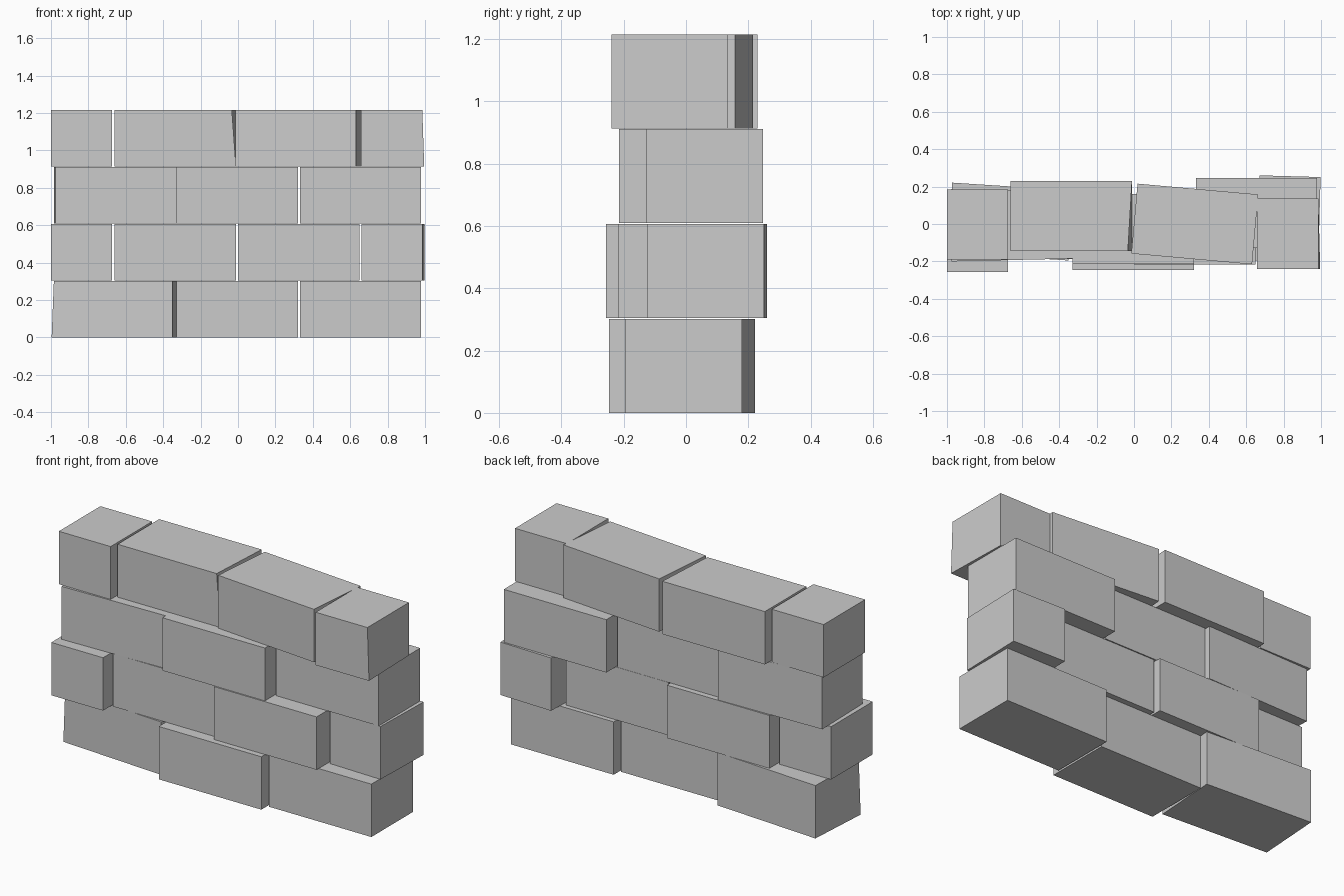
import bpy, bmesh
from math import radians
from mathutils import Matrix

if "Cube" in bpy.data.objects:
    bpy.data.objects.remove(bpy.data.objects["Cube"])

DEPTH, HEIGHT, PITCH = 0.375, 0.302, 0.3045
LONG, SHORT = 0.648, 0.327

# Courses from the bottom up: (centre x, centre y, length, turn in degrees)
courses = [
    [(-0.661, 0.013, LONG, -3.7), (-0.004, -0.059, LONG, 0), (0.655, -0.007, LONG, 0)],
    [(-0.836, -0.070, SHORT, 0), (-0.335, 0.001, LONG, 0),
     (0.325, -0.030, LONG, 0), (0.829, 0.068, SHORT, -1.6)],
    [(-0.655, -0.005, LONG, 1.3), (-0.004, -0.027, LONG, 0), (0.655, 0.059, LONG, 0)],
    [(-0.836, -0.002, SHORT, 0), (-0.335, 0.042, LONG, 0),
     (0.325, 0.0, LONG, -5.1), (0.822, -0.052, SHORT, 0)],
]

# Chipped corners: (course, brick) -> (x side, y side, z side, shift in x)
chips = {(0, 0): (-1, -1, 1, 0.012), (3, 1): (1, -1, 1, -0.022), (3, 3): (1, -1, -1, 0.010)}


def brick(row, i, x, y, length, turn):
    name = f"brick_{row + 1}_{i + 1}"
    bm = bmesh.new()
    bmesh.ops.create_cube(bm, size=1)
    chip = chips.get((row, i))
    corner = None
    if chip:
        corner = next(v for v in bm.verts
                      if all(c * s > 0 for c, s in zip(v.co, chip[:3])))
    bmesh.ops.scale(bm, vec=(length, DEPTH, HEIGHT), verts=bm.verts)
    if corner:
        corner.co.x += chip[3]
    bm.transform(Matrix.Translation((x, y, row * PITCH + HEIGHT / 2))
                 @ Matrix.Rotation(radians(turn), 4, 'Z'))
    mesh = bpy.data.meshes.new(name)
    bm.to_mesh(mesh)
    bm.free()
    bpy.context.collection.objects.link(bpy.data.objects.new(name, mesh))


# Stack the wall
for row, course in enumerate(courses):
    for i, spec in enumerate(course):
        brick(row, i, *spec)
